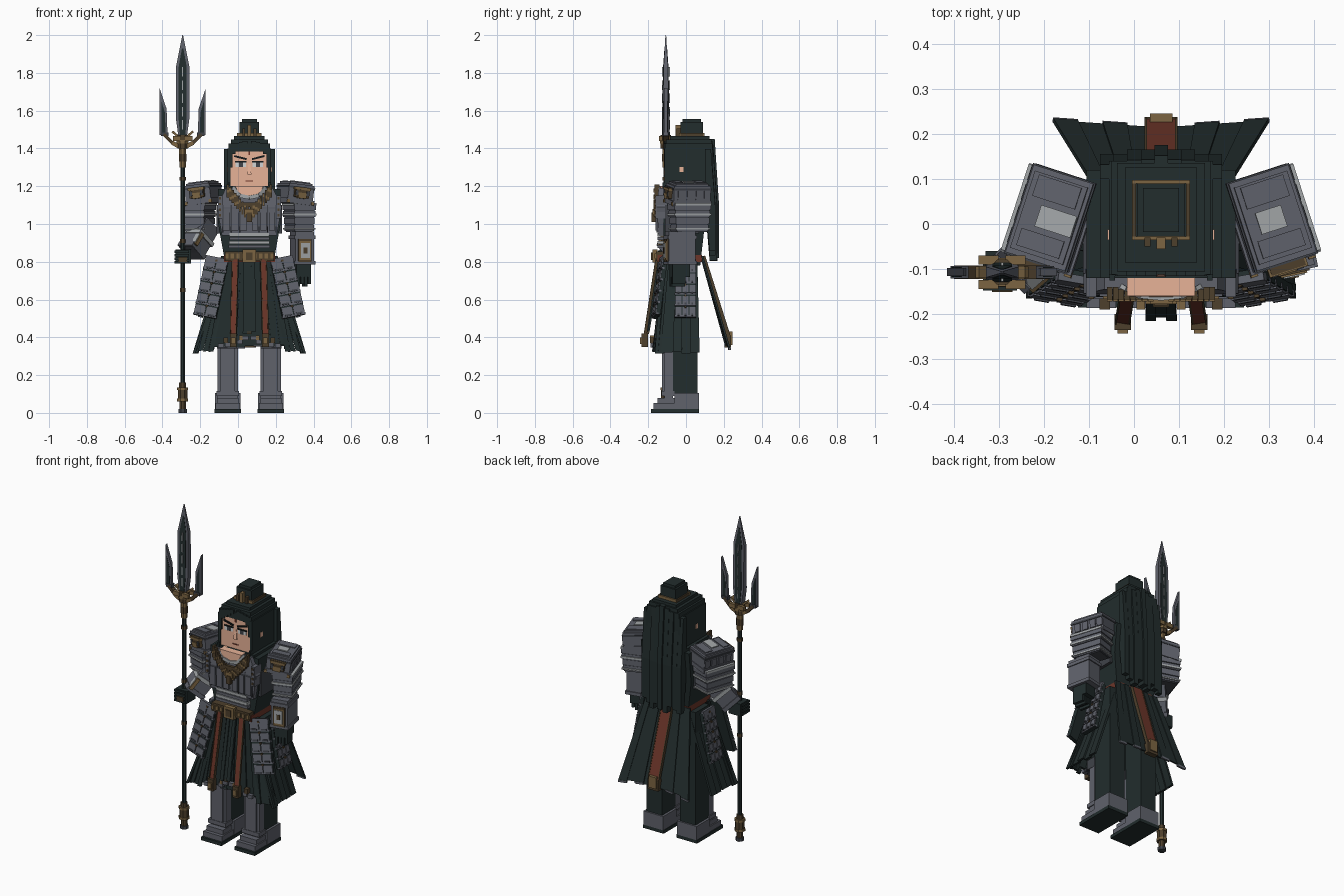
import bpy, bmesh, math
from mathutils import Vector, Matrix

C = 0.06  # body centre line in x
COL = {
    "dark_cloth": (0.016, 0.026, 0.026), "steel": (0.115, 0.122, 0.148),
    "dark_steel": (0.05, 0.055, 0.066), "silver": (0.36, 0.38, 0.39),
    "gold": (0.20, 0.13, 0.055), "bronze": (0.075, 0.05, 0.025),
    "red_cloth": (0.15, 0.036, 0.022), "skin": (0.82, 0.46, 0.32),
    "black": (0.006, 0.008, 0.009), "white": (0.65, 0.66, 0.66)}
MATS = {}
for n, c in COL.items():
    MATS[n] = bpy.data.materials.new(n)
    MATS[n].diffuse_color = (*c, 1)
DK, ST, DS, SI, GO, BR, RE, SK, BL, WH = COL
parts = {}


def poly(part, ring_a, ring_b, mat, M=None):
    """Closed solid between two matching rings of points."""
    bm, used = parts.setdefault(part, (bmesh.new(), []))
    if mat not in used:
        used.append(mat)
    M = M or Matrix()
    a = [bm.verts.new(M @ Vector(p)) for p in ring_a]
    b = [bm.verts.new(M @ Vector(p)) for p in ring_b]
    n = len(a)
    fs = [bm.faces.new(a[::-1]), bm.faces.new(b)]
    fs += [bm.faces.new((a[i], a[(i + 1) % n], b[(i + 1) % n], b[i])) for i in range(n)]
    for f in fs:
        f.material_index = used.index(mat)


def rect(x0, x1, y0, y1, z):
    return [(x0, y0, z), (x1, y0, z), (x1, y1, z), (x0, y1, z)]


def box(part, x0, x1, y0, y1, z0, z1, mat, M=None):
    poly(part, rect(x0, x1, y0, y1, z0), rect(x0, x1, y0, y1, z1), mat, M)


def bar(part, a, b, w, d, mat):
    a, b = Vector(a), Vector(b)
    M = Matrix.Translation(a) @ (b - a).to_track_quat('Z', 'Y').to_matrix().to_4x4()
    box(part, -w / 2, w / 2, -d / 2, d / 2, 0, (b - a).length, mat, M)


def prism(part, pts, y0, y1, mat):
    poly(part, [(x, y0, z) for x, z in pts], [(x, y1, z) for x, z in pts], mat)


def pleats(part, t0, t1, b0, b1, off, n, mat, trim=None):
    """Hanging cloth from edge t0-t1 to b0-b1, split into stepped strips."""
    t0, t1, b0, b1, off = map(Vector, (t0, t1, b0, b1, off))
    for i in range(n):
        u, v, o = i / n, (i + 1) / n, off * (0.5 if i % 2 else 0)
        lo = Vector((0, 0, 0.005 * (i % 3)))
        q = [b0.lerp(b1, u) + lo, b0.lerp(b1, v) + lo, t0.lerp(t1, v), t0.lerp(t1, u)]
        poly(part, [p + o for p in q], [p + o + off for p in q], mat)
        if trim and i % 2:
            bar(part, q[0] + o + off * 0.5, q[1] + o + off * 0.5, 0.012, off.length * 1.1, trim)


def lamellae(part, M, w, rows, cols, h):
    """Armour flap with overlapping rows of plates, outside facing -y."""
    box(part, -w / 2, w / 2, -0.012, 0.012, -rows * h, 0, DK, M)
    box(part, -w / 2, w / 2, -0.018, 0, -0.02, 0.012, ST, M)
    for r in range(rows):
        z = -r * h
        for c in range(cols):
            x = -w / 2 + w * c / cols
            box(part, x + 0.003, x + w / cols - 0.003, -0.018, -0.005, z - h + 0.010, z - 0.008, ST, M)
            box(part, x + 0.014, x + w / cols - 0.014, -0.022, -0.005, z - h + 0.006, z - h + 0.016, DS, M)
        box(part, -w / 2 - 0.002, w / 2 + 0.002, -0.015, 0.0, z - h, z - h + 0.01, ST, M)
        box(part, -.006, .006, -0.022, 0, z - .012, z - .002, BR, M)


def place(x, y, z, rz, tilt=0, roll=0):
    return (Matrix.Translation((x, y, z)) @ Matrix.Rotation(math.radians(rz), 4, 'Z')
            @ Matrix.Rotation(math.radians(tilt), 4, 'X') @ Matrix.Rotation(math.radians(roll), 4, 'Y'))


# Legs, boots and shin guards
for s in (-1, 1):
    c = C + s * 0.114
    box("leg", c - 0.053, c + 0.053, -0.075, 0.06, 0.1, 0.8, DK)
    box("boot", c - 0.07, c + 0.07, -0.185, 0.07, 0, 0.02, DK)
    box("boot", c - 0.067, c + 0.067, -0.06, 0.07, 0.02, 0.105, ST)
    box("boot", c - 0.064, c + 0.064, -0.172, -0.06, 0.02, 0.052, ST)
    box("boot", c - 0.056, c + 0.056, -0.15, -0.06, 0.052, 0.08, ST)
    box("shin_guard", c - 0.054, c + 0.054, -0.115, -0.07, 0.07, 0.38, ST)
    box("shin_guard", c - 0.038, c + 0.038, -0.127, -0.1, 0.1, 0.35, ST)
    box("shin_guard", c - 0.06, c + 0.06, -0.13, -0.06, 0.09, 0.115, ST)
    box("shin_guard", c - 0.056, c + 0.056, -0.135, -0.07, 0.34, 0.4, DS)
    box("shin_guard", c - 0.025, c + 0.025, -0.143, -0.1, 0.355, 0.39, BR)

# Skirt panels
pleats("skirt_front", (-0.07, -0.13, 0.82), (0.19, -0.13, 0.82), (-0.15, -0.17, 0.35), (0.27, -0.17, 0.35),
       (0, 0.015, 0), 9, DK, DS)
for s in (-1, 1):
    x = lambda d: C + s * d
    pleats("skirt_side", (x(.12), -0.13, .81), (x(.12), 0.06, .81), (x(.30), -0.165, .315), (x(.288), 0.072, .315),
           (s * -0.014, 0, 0), 5, DK)
    pleats("skirt_front", (x(.10), -0.12, .81), (x(.15), -0.11, .81), (x(.19), -0.18, .325), (x(.30), -0.155, .315),
           (0, 0.014, 0), 4, DK)
    pleats("skirt_back", (x(.02), 0.075, .83), (x(.15), 0.075, .83), (x(.02), 0.205, .36), (x(.24), 0.22, .338),
           (0, 0.011, 0), 4, DK, ST)
    # Red front ribbons with gold ends
    bar("front_ribbon", (x(.075), -0.155, .81), (x(.085), -0.215, .42), 0.026, 0.012, RE)
    for e in (-1, 1):
        bar("front_ribbon", (x(.075 + e * .015), -0.155, .81), (x(.085 + e * .015), -0.215, .42), 0.005, 0.016, BR)
    box("ribbon_end", x(.085) - .018, x(.085) + .018, -0.235, -0.2, .35, .42, BR)
    box("ribbon_end", x(.085) - .012, x(.085) + .012, -0.243, -0.2, .365, .40, GO)
    # Hem ornaments
    for d, z in ((.02, .385), (.05, .365), (.115, .35), (.15, .345)):
        box("hem_ornament", x(d) - .015, x(d) + .015, -0.187, -0.165, z, z + .022, ST)
    box("hem_ornament", x(.045) - .009, x(.045) + .009, -0.19, -0.165, .385, .41, GO)
    box("hem_ornament", x(.125) - .012, x(.125) + .012, -0.19, -0.165, .37, .40, BR)
pleats("front_apron", (C - .03, -0.15, .81), (C + .03, -0.15, .81), (C - .035, -0.215, .42), (C + .035, -0.215, .42),
       (0, 0.014, 0), 3, DK, BR)
bar("back_ribbon", (C, .092, .83), (C, .228, .40), .068, .016, RE)
for e in (-1, 1):
    bar("back_ribbon", (C + e * .034, .092, .83), (C + e * .034, .228, .40), .006, .02, BR)
box("back_ribbon_end", C - .036, C + .036, .205, .238, .345, .41, BR)
box("back_ribbon_end", C - .025, C + .025, .21, .245, .36, .43, GO)

# Hip armour flaps
for s in (-1, 1):
    lamellae("hip_flap", place(C + s * .17, -0.118, .81, s * 8, -9, s * -11), .122, 5, 2, .062)
    lamellae("hip_flap", place(C + s * .20, -0.003, .80, s * 90, -11), .11, 5, 3, .06)

# Torso
poly("torso", rect(C - .125, C + .125, -0.12, .075, .78), rect(C - .165, C + .165, -0.12, .1, 1.0), DK)
poly("torso", rect(C - .165, C + .165, -0.12, .1, 1.0), rect(C - .165, C + .165, -0.12, .12, 1.185), DK)
box("torso", C - .135, C + .135, -.12, .11, 1.185, 1.2, DK)
box("torso", C - .06, C + .06, -.06, .06, 1.18, 1.24, SK)
poly("chest_plate", rect(C - .145, C + .145, -.145, -.1, .94), rect(C - .172, C + .172, -.155, -.1, 1.09), ST)
poly("chest_plate", rect(C - .172, C + .172, -.155, -.1, 1.09), rect(C - .125, C + .125, -.145, -.1, 1.19), ST)
for s in (-1, 1):
    for d in (.03, .075, .12):
        box("chest_plate", C + s * d - .017, C + s * d + .017, -.161, -.14, .965, 1.08, ST)
        box("chest_plate", C + s * (d + .021) - .003, C + s * (d + .021) + .003, -.156, -.14, .955, 1.1, DS)
    box("chest_plate", C + s * .155 - .012, C + s * .155 + .012, -.162, -.1, 1.03, 1.15, ST)
    for i in range(4):
        box("chest_trim", C + s * .155 - .006, C + s * .155 + .006, -.167, -.15, 1.04 + i * .03, 1.052 + i * .03, BR)
    box("side_plate", C + s * .16 - .013, C + s * .16 + .013, -.11, .07, .95, 1.1, DS)
    # Stepped scale necklace, two rows of scales
    for i in range(9):
        d, z = .01 + i * .013, 1.02 + i * .015
        box("necklace", C + s * d - .0062, C + s * d + .0062, -.168, -.14, z, z + .07, BR)
        for k in range(3):
            if (i + k) % 2:
                box("necklace", C + s * d - .006, C + s * d + .006, -.172, -.14, z + .004 + k * .022, z + .018 + k * .022, GO)
    bar("collar", (C, -.165, 1.14), (C + s * .05, -.16, 1.15), .01, .02, SI)
    bar("collar", (C + s * .05, -.16, 1.15), (C + s * .085, -.14, 1.195), .01, .02, SI)
box("necklace", C - .025, C + .025, -.178, -.14, 1.05, 1.08, GO)
box("necklace", C - .014, C + .014, -.182, -.14, 1.01, 1.06, BR)
box("necklace", C - .05, C + .05, -.168, -.14, 1.09, 1.115, BR)
poly("neckline", rect(C - .045, C + .045, -.162, -.05, 1.145), rect(C - .075, C + .075, -.16, -.05, 1.2), SK)
for i in range(4):
    box("waist_band", C - .11 + i * .002, C + .11 - i * .002, -.15, -.1, .872 + i * .021, .889 + i * .021,
        SI if i % 2 else ST)

# Belt
box("belt", C - .135, C + .135, -.15, .085, .8, .835, RE)
box("belt", C - .13, C + .13, -.16, -.1, .805, .855, BR)
for i in range(-4, 5):
    box("belt_stud", C + i * .03 - .009, C + i * .03 + .009, -.167, -.15, .818, .843, GO)
box("buckle", C - .035, C + .035, -.178, -.15, .795, .865, GO)
box("buckle", C - .018, C + .018, -.184, -.15, .81, .85, BR)

# Head and face
box("head", C - .1, C + .1, -.108, .1, 1.195, 1.41, SK)
for s in (-1, 1):
    box("ear", C + s * .111 - .008, C + s * .111 + .008, -.035, -.012, 1.275, 1.303, SK)
    e = C + s * .045
    box("eye", e - .028, e + .028, -.112, -.105, 1.303, 1.328, WH)
    box("eye", e - .011, e + .011, -.114, -.105, 1.303, 1.33, DS)
    box("eye", e - .031, e + .031, -.115, -.105, 1.326, 1.333, BL)
    bar("brow", (C + s * .014, -.11, 1.343), (C + s * .08, -.11, 1.36), .009, .01, BL)
    # Front hair locks
    box("hair", C + s * .108 - .008, C + s * .108 + .008, -.113, .11, 1.19, 1.40, DK)
    box("hair", C + s * .108 - .006, C + s * .108 + .006, -.125, -.05, 1.14, 1.22, DK)
    box("hair", C + s * .096 - .006, C + s * .096 + .006, -.116, .0, 1.3, 1.42, DK)
    for i in range(4):
        x = C + s * (.022 + i * .021)
        box("hair", x - .013, x + .013, -.116, .05, 1.415 - i * .015, 1.44 - i * .005, DK)
poly("nose", rect(C - .011, C + .011, -.118, -.1, 1.262), rect(C - .005, C + .005, -.11, -.1, 1.32), SK)
box("mouth", C - .02, C + .02, -.111, -.105, 1.225, 1.231, RE)
box("forehead_mark", C - .004, C + .004, -.112, -.105, 1.365, 1.385, RE)

# Hair cap, stepped crown and topknot
box("hair", C - .116, C + .116, -.02, .14, 1.19, 1.395, DK)
box("hair", C - .11, C + .11, -.112, .14, 1.385, 1.425, DK)
box("hair", C - .098, C + .098, -.105, .135, 1.42, 1.448, DK)
box("hair", C - .08, C + .08, -.085, .125, 1.44, 1.465, DK)
for i in range(9):
    x, o = C - .12 + i * .03, abs(i - 4)
    y = -o * .005 - .004 * (i % 2)
    z = .80 + .02 * (i % 3) + o * .004
    mid, top = rect(x - .015, x + .015, .1, .175 + y, 1.1), rect(x - .015, x + .015, .1, .152 + y, 1.45 - o * .013)
    poly("long_hair", mid, top, DK)
    poly("long_hair", rect(x - .015, x + .015, .125, .175 + y, z), mid, DK)
box("topknot", C - .052, C + .052, -.028, .09, 1.46, 1.54, DK)
box("topknot", C - .04, C + .04, -.018, .08, 1.53, 1.556, DK)
for y0, y1 in ((-.036, -.028), (.09, .098)):
    box("hair_crown", C - .064, C + .064, y0, y1, 1.46, 1.482, GO)
for s in (-1, 1):
    box("hair_crown", C + s * .06 - .004, C + s * .06 + .004, -.036, .098, 1.46, 1.482, BR)
    box("hair_crown", C + s * .03 - .007, C + s * .03 + .007, -.05, -.03, 1.455, 1.505, BR)
box("hair_crown", C - .01, C + .01, -.055, -.03, 1.455, 1.525, GO)

# Shoulders and upper arms
for s in (-1, 1):
    M = place(C + s * .243, .012, 0, s * 18)
    R = M @ place(0, 0, 1.165, 0, 0, s * 7)
    A = "shoulder_guard"
    box(A, -.07, .07, -.102, .102, -.05, .045, ST, R)
    box(A, -.062, .062, -.09, .09, .04, .055, ST, R)
    box(A, -.05, .05, -.08, -.04, .05, .06, ST, R)
    box(A, -.05, .05, .035, .085, .05, .06, ST, R)
    w, o = (.042, .018) if s < 0 else (.03, -.006)
    box(A, o - w, o + w, -.028, .022, .05, .06, SI, R)
    box(A, -.076, .076, -.108, .106, -.06, -.035, ST, R)
    box(A, -.074, .074, -.106, .105, .022, .032, DS, R)
    for y in (-.08, -.03, .02, .065):
        box(A, min(s * .03, s * .077), max(s * .03, s * .077), y, y + .035, -.03, .018, ST, R)
    box("shoulder_crest", -.04, .04, -.122, -.1, -.025, .03, BR, R)
    box("shoulder_crest", -.022, .022, -.128, -.1, -.03, .0, GO, R)
    box("shoulder_crest", -.045, .045, -.125, -.1, .015, .028, GO, R)
    for e in (-1, 1):
        box("shoulder_crest", e * .03 - .007, e * .03 + .007, -.127, -.1, -.015, .01, DS, R)
        box("shoulder_crest", e * .068 - .008, e * .068 + .008, -.113, -.1, -.06, -.042, GO, R)
    U = M @ Matrix.Translation((s * .022, 0, 0))
    for i in range(4):
        z, w = 1.075 - i * .037, .06 - i * .002
        box("upper_arm", -w, w, -.102 + i * .004, .1 - i * .004, z, z + .032, ST, U)
        box("upper_arm", -w + .006, w - .006, -.096 + i * .004, .094 - i * .004, z - .006, z, DS, U)
    box("upper_arm", -.063, .063, -.104, .102, 1.045, 1.056, SI, U)
    box("upper_arm", -.06, .06, -.098, .096, .972, .98, SI, U)
    box("upper_arm", -.064, .064, -.1, .1, 1.098, 1.112, SI, U)

# Lowered arm
M = place(C + .278, -.03, 0, 12)
box("forearm", -.05, .05, -.072, .072, .79, .96, ST, M)
box("forearm", -.056, .056, -.078, .078, .92, .94, ST, M)
box("forearm", -.056, .056, -.078, .078, .785, .805, ST, M)
box("forearm_crest", -.036, .036, -.082, -.07, .80, .92, BR, M)
box("forearm_crest", -.03, .03, -.086, -.07, .81, .91, GO, M)
box("forearm_crest", -.024, .024, -.089, -.07, .82, .90, SI, M)
box("forearm_crest", -.01, .01, -.092, -.07, .845, .875, BR, M)
box("lowered_hand", -.04, .04, -.05, .045, .72, .79, DK, M)
for i in range(4):
    box("lowered_hand", -.036 + i * .02, -.02 + i * .02, -.05, .02, .67 + .012 * (i % 2), .73, DK, M)

# Arm holding the spear
bar("spear_forearm", (-.165, .0, 1.0), (-.25, -.085, .85), .1, .11, ST)
bar("spear_forearm", (-.2, -.035, .935), (-.21, -.045, .917), .115, .125, SI)
bar("spear_forearm", (-.238, -.073, .87), (-.25, -.085, .85), .11, .12, ST)
bar("forearm_crest", (-.2, -.1, .95), (-.235, -.13, .89), .05, .02, GO)
bar("forearm_crest", (-.205, -.108, .945), (-.23, -.13, .90), .03, .02, SI)
box("spear_hand", -.33, -.25, -.14, -.06, .79, .865, DK)
for i in range(4):
    box("spear_hand", -.335, -.26, -.148, -.07, .79 + i * .019, .803 + i * .019, DK)
box("spear_hand", -.315, -.27, -.151, -.14, .80, .825, BR)

# Three-pronged spear
X, Y = -.293, -.107
ring = lambda r, z: [(X + r * math.cos(a * math.pi / 4 + .39), Y + r * math.sin(a * math.pi / 4 + .39), z) for a in range(8)]
poly("spear_pole", ring(.013, .0), ring(.013, 1.42), DK)
for z0, z1, r, m in ((0, .02, .024, DS), (.02, .06, .018, BR), (.06, .135, .028, BR), (.06, .075, .031, GO),
                     (.12, .135, .031, GO), (.135, .16, .02, BR), (.64, .66, .016, BR), (.9, .92, .016, BR),
                     (1.23, 1.25, .018, BR), (1.3, 1.33, .018, GO), (1.33, 1.37, .022, BR), (1.37, 1.40, .02, GO),
                     (1.40, 1.47, .03, BR), (1.425, 1.445, .034, GO)):
    poly("spear_fitting", ring(r, z0), ring(r, z1), m)
# Blade sections narrow towards the point: half width, half depth, height
for w, d, m in ((1, 1, ST), (.6, 1.2, DK)):
    sec = [(.022, .018, 1.46), (.036, .016, 1.56), (.036, .012, 1.83), (.002, .002, 2.0)]
    for (a, e, z), (b, f, y) in zip(sec, sec[1:]):
        if m == DK and y == 2.0:
            b, f, y = .006, .006, 1.93
        poly("middle_blade", rect(X - a * w, X + a * w, Y - e * d, Y + e * d, z),
             rect(X - b * w, X + b * w, Y - f * d, Y + f * d, y), m)
for i in range(5):
    box("middle_blade", X - .003, X + .003, Y - .021, Y + .021, 1.5 + i * .07, 1.55 + i * .07, SI)
for s in (-1, 1):
    p = lambda d: X + s * d
    prism("side_prong", [(p(.08), 1.47), (p(.122), 1.47), (p(.122), 1.72), (p(.085), 1.61)], Y - .009, Y + .009, ST)
    prism("side_prong", [(p(.09), 1.475), (p(.112), 1.475), (p(.112), 1.65), (p(.094), 1.59)], Y - .011, Y + .011, DK)
    bar("prong_arm", (p(.0), Y, 1.40), (p(.055), Y, 1.43), .03, .022, GO)
    bar("prong_arm", (p(.05), Y, 1.425), (p(.1), Y, 1.475), .03, .018, BR)
    bar("prong_arm", (p(.02), Y, 1.46), (p(.055), Y, 1.49), .025, .012, GO)
    box("prong_arm", min(p(.075), p(.115)), max(p(.075), p(.115)), Y - .014, Y + .014, 1.465, 1.485, DS)
    for e in (-1, 1):
        box("prong_arm", p(.03) - .022, p(.03) + .022, Y + e * .027 - .01, Y + e * .027 + .01, 1.44, 1.465, GO)

# Turn the collected parts into objects
for name, (bm, used) in parts.items():
    bmesh.ops.recalc_face_normals(bm, faces=bm.faces)
    me = bpy.data.meshes.new(name)
    bm.to_mesh(me)
    bm.free()
    for m in used:
        me.materials.append(MATS[m])
    bpy.context.collection.objects.link(bpy.data.objects.new(name, me))
